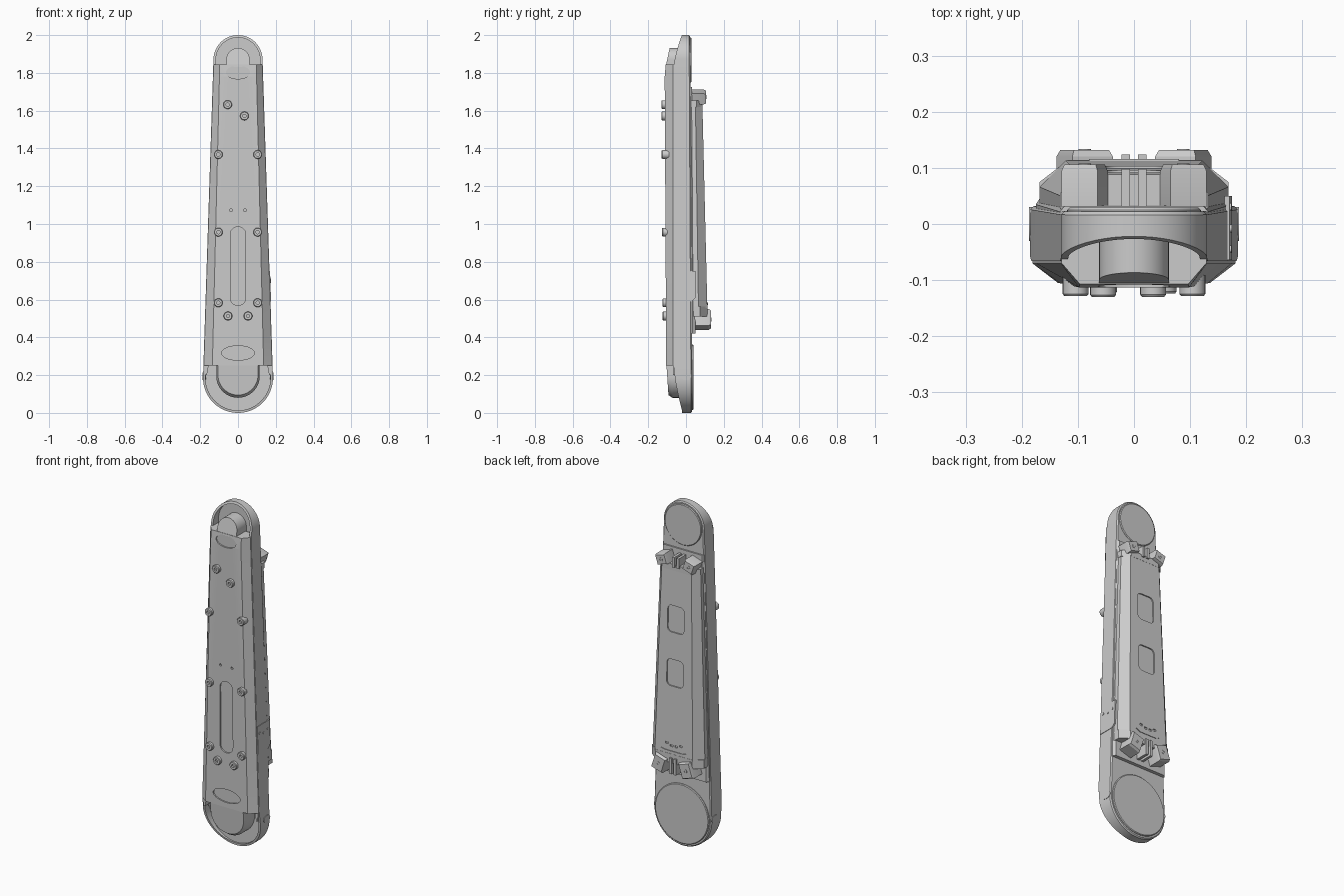
import bpy, bmesh, math
from mathutils import Matrix, Vector

if "Cube" in bpy.data.objects:
    bpy.data.objects.remove(bpy.data.objects["Cube"])


def finish(name, bm):
    bmesh.ops.recalc_face_normals(bm, faces=bm.faces)
    me = bpy.data.meshes.new(name)
    bm.to_mesh(me)
    bm.free()
    me.shade_smooth()
    me.set_sharp_from_angle(angle=math.radians(25))
    ob = bpy.data.objects.new(name, me)
    bpy.context.scene.collection.objects.link(ob)
    return ob


def loft(name, loops):
    """Skin a list of equally long closed loops and cap both ends."""
    bm = bmesh.new()
    rows = [[bm.verts.new(p) for p in lp] for lp in loops]
    n = len(rows[0])
    for a, b in zip(rows, rows[1:]):
        for i in range(n):
            j = (i + 1) % n
            bm.faces.new((a[i], a[j], b[j], b[i]))
    bm.faces.new(rows[0])
    bm.faces.new(rows[-1])
    return finish(name, bm)


def arc(cx, cz, rx, rz, a0, a1, n):
    return [(cx + rx * math.cos(math.radians(a0 + (a1 - a0) * i / n)),
             cz + rz * math.sin(math.radians(a0 + (a1 - a0) * i / n))) for i in range(n + 1)]


def oval(x, z, rx, rz, n=40):
    return arc(x, z, rx, rz, 0, 360, n)[:-1]


def prism(name, outline, y0, y1):
    """Extrude an x-z outline along y; y0 and y1 may depend on z."""
    f0 = y0 if callable(y0) else lambda z: y0
    f1 = y1 if callable(y1) else lambda z: y1
    return loft(name, [[(x, f0(z), z) for x, z in outline], [(x, f1(z), z) for x, z in outline]])


def lathe_y(name, x, z, profile, n=24):
    """Turn (radius, y) points around an axis along y."""
    return loft(name, [[(x + px, y, z + pz) for px, pz in oval(0, 0, r, r, n)] for r, y in profile])


def rounded(x, z, w, h, r, n=6):
    pts = []
    for k, (sx, sz) in enumerate([(1, 1), (-1, 1), (-1, -1), (1, -1)]):
        pts += arc(x + sx * (w - r), z + sz * (h - r), r, r, 90 * k, 90 * k + 90, n)
    return pts


def cut(target, cutter):
    m = target.modifiers.new("recess", 'BOOLEAN')
    m.object = cutter
    m.operation = 'DIFFERENCE'
    m.solver = 'EXACT'
    bpy.context.view_layer.objects.active = target
    bpy.ops.object.modifier_apply(modifier=m.name)
    bpy.data.objects.remove(cutter)
    target.data.set_sharp_from_angle(angle=math.radians(25))


def lerp(a, b, t):
    return a + (b - a) * t


def half_width(z):
    return lerp(0.185, 0.13, (z - 0.195) / 1.675)


def face_y(z):
    return lerp(-0.105, -0.113, (z - 0.3) / 1.5)


def back_y(z):
    return lerp(0.033, 0.022, z / 2)


def rim_y(z):
    """Front edge of the frame dips towards the back around both ends."""
    if z > 1.82:
        return -0.066 + 0.044 * ((z - 1.82) / 0.18) ** 1.5
    if z < 0.26:
        return -0.066 + 0.046 * ((0.26 - z) / 0.25) ** 1.5
    return -0.066


def frame_outline(d):
    top = [(half_width(1.82) - d, 1.82)] + arc(0, 1.87, 0.13 - d, 0.13 - d, 0, 180, 36)
    low = [(-half_width(0.26) + d, 0.26)] + arc(0, 0.185, 0.185 - d, 0.185 - d, 180, 360, 44)
    return top + [(-half_width(1.82) + d, 1.82)] + low + [(half_width(0.26) - d, 0.26)]


# Tapered frame with dished round ends
outer, inner = frame_outline(0), frame_outline(0.013)
loft("frame", [
    [(x, back_y(z), z) for x, z in frame_outline(0.006)],
    [(x, back_y(z) - 0.006, z) for x, z in outer],
    [(x, min(rim_y(z), -0.02), z) for x, z in outer],
    [(x, min(rim_y(z), -0.02), z) for x, z in inner],
    [(x, -0.012, z) for x, z in inner]])

# Front cover with chamfered long edges
rows = []
for z in (0.25, 0.45, 1.78, 1.845):
    w, y = half_width(z) - 0.002, face_y(z)
    y += 0.006 if z > 1.8 else 0
    v = w * 0.75
    rows.append([(-w, -0.02, z), (-w, -0.07, z), (-v, y, z), (v, y, z), (w, -0.07, z), (w, -0.02, z)])
cover = loft("front_cover", rows)

# Round lobes that carry the cover into both dished ends
top_lobe = [(0.062, 1.835)] + arc(0, 1.87, 0.062, 0.062, 0, 180, 24) + [(-0.062, 1.835)]
prism("upper_lobe", top_lobe, -0.01, lambda z: lerp(-0.107, -0.086, (z - 1.835) / 0.1))
low = [(-0.115, 0.26)] + arc(0, 0.195, 0.115, 0.115, 180, 360, 30) + [(0.115, 0.26)]
inset = [(x * 0.92, 0.26 + (z - 0.26) * 0.92) for x, z in low]
loft("lower_lobe", [[(x, -0.01, z) for x, z in low], [(x, -0.072, z) for x, z in low],
                    [(x, lerp(-0.092, -0.104, (z - 0.08) / 0.18), z) for x, z in inset]])
for s in (-1, 1):
    prism("lower_cover_ear", [(s * x, z) for x, z in
          [(0.155, 0.255), (0.176, 0.255), (0.174, 0.2), (0.165, 0.2)]], -0.01, -0.068)

# Recesses in the front cover
for name, pts in [("slot", rounded(0, 0.777, 0.041, 0.208, 0.04)),
                  ("upper_oval", oval(0, 1.803, 0.064, 0.035)),
                  ("lower_oval", oval(0, 0.317, 0.087, 0.038))]:
    cut(cover, prism(name + "_cutter", pts, -0.14, lambda z: face_y(z) + 0.008))
for s in (-1, 1):
    cut(cover, prism("pin_hole_cutter", oval(s * 0.037, 1.073, 0.007, 0.007, 12), -0.14, -0.1))

# Socket-head bolts on the front
bolts = [(-0.055, 1.632), (0.034, 1.572), (-0.053, 0.513), (0.053, 0.513)]
bolts += [(s * 0.104, z) for s in (-1, 1) for z in (1.368, 0.957, 0.583)]
for x, z in bolts:
    f = face_y(z)
    lathe_y("front_bolt", x, z, [(0.023, f + 0.02), (0.023, f - 0.014), (0.02, f - 0.018),
                                 (0.009, f - 0.018), (0.009, f - 0.008)])

# Round joint caps on the back
for name, z, r, y in (("upper_joint_cap", 1.868, 0.119, 0.029), ("lower_joint_cap", 0.188, 0.173, 0.04)):
    lathe_y(name, 0, z, [(r, 0.0), (r, y - 0.004), (r - 0.004, y)], 56)


def chamfer_section(z, w, v, y0, y1, y2):
    return [(-w, y0, z), (-w, y1, z), (-v, y2, z), (v, y2, z), (w, y1, z), (w, y0, z)]


# Raised back bed and removable rear pack
loft("back_bed", [chamfer_section(0.42, 0.175, 0.165, 0.0, 0.035, 0.05),
                  chamfer_section(1.725, 0.132, 0.124, 0.0, 0.022, 0.032)])
pack = loft("rear_pack", [chamfer_section(0.555, 0.168, 0.122, 0.02, 0.066, 0.113),
                          chamfer_section(1.625, 0.13, 0.096, 0.02, 0.05, 0.087)])


def pack_y(z):
    return lerp(0.113, 0.087, (z - 0.555) / 1.07)


for z in (1.03, 1.34):
    cut(pack, prism("window_cutter", rounded(0, z, 0.053, 0.077, 0.025), lambda q: pack_y(q) - 0.007, 0.16))
for x, z in ((-0.045, 0.62), (-0.015, 0.61), (0.015, 0.61), (0.045, 0.62)):
    cut(pack, prism("vent_cutter", rounded(x, z, 0.009, 0.006, 0.003, 2), pack_y(z) - 0.006, 0.16))
prism("pack_latch_lip", [(-0.08, 0.585), (-0.055, 0.572), (0.055, 0.572), (0.08, 0.585),
                         (0.055, 0.58), (-0.055, 0.58)], 0.1, 0.116)


# Clamps holding the pack at both ends, each with two splayed blocks and a centre tab
def clamp(name, z0, z1, w, y_base, y_top, block, tilt):
    loft(name + "_base", [chamfer_section(z, w, w * 0.7, 0.01, y_base, y_top - 0.018) for z in (z0, z1)])
    bx, bz, hw, hh = block
    for s in (-1, 1):
        rot = Matrix.Rotation(s * math.radians(tilt), 2)
        mid = Vector((s * bx, bz))
        corners = [rot @ Vector(c) for c in [(-hw, -hh), (hw, -hh), (hw, hh), (-hw, hh)]]
        loft(name + "_block", [[(mid.x + c.x * k, y, mid.y + c.y * k) for c in corners]
                               for k, y in ((1, 0.03), (1, y_top - 0.012), (0.86, y_top))])
        lathe_y(name + "_screw", s * bx, bz, [(0.011, y_top - 0.01), (0.011, y_top + 0.002),
                                              (0.006, y_top + 0.002), (0.006, y_top - 0.003)], 12)
        x0, x1 = s * 0.007, s * 0.022
        prism(name + "_centre_tab", [(x0, bz - hh), (x1, bz - hh), (x1, bz + hh), (x0, bz + hh)],
              0.03, y_top - 0.008)


clamp("upper_clamp", 1.62, 1.655, 0.132, 0.055, 0.106, (0.088, 1.672, 0.034, 0.03), -18)
clamp("lower_clamp", 0.51, 0.562, 0.168, 0.075, 0.132, (0.088, 0.495, 0.038, 0.046), 18)


def side_prism(name, pts, z, depth):
    """Extrude a y-z outline out of the sloping right wall."""
    return loft(name, [[(half_width(z + q) + d, y, z + q) for y, q in pts] for d in (-0.02, depth)])


# Side service plate with screws, on the right side only
side_prism("side_plate", [(-0.064, -0.09), (0.03, -0.09), (0.05, -0.07), (0.05, 0.07), (-0.064, 0.07)], 0.68, 0.003)
for y, q in ((-0.045, 0.025), (-0.008, 0.015), (0.03, 0.025)):
    side_prism("side_screw", oval(y, q, 0.007, 0.007, 12), 0.68, 0.006)

# Small hubs on both sides of the lower joint
for s in (-1, 1):
    loft("side_hub", [[(s * x, y, z) for y, z in oval(0, 0.195, 0.03, 0.02, 20)] for x in (0.17, 0.187)])
